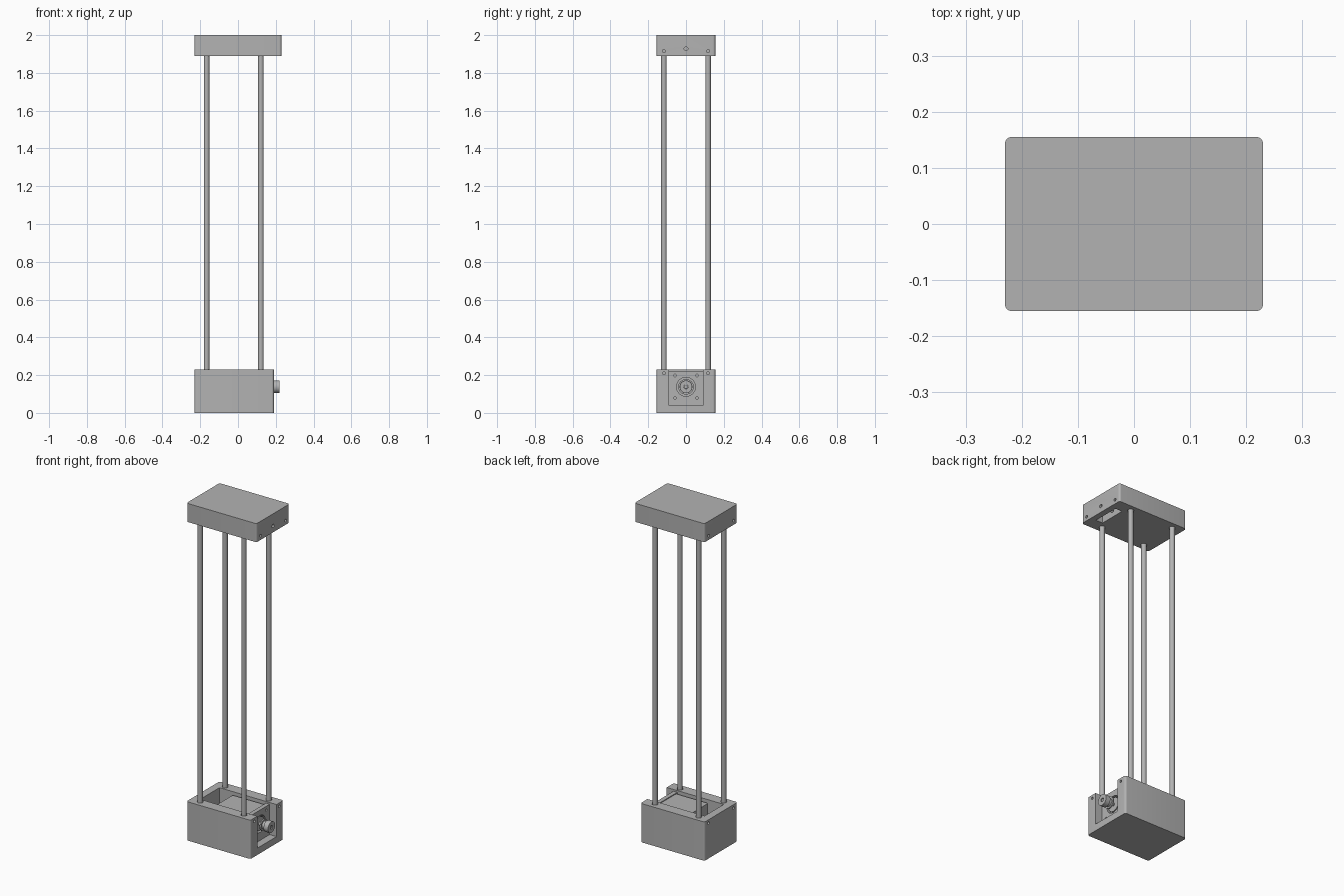
import bpy, bmesh
from math import radians
from mathutils import Matrix, Vector

cube = bpy.data.objects.get("Cube")
if cube:
    bpy.data.objects.remove(cube, do_unlink=True)

# Single plain grey
grey = bpy.data.materials.new("light_grey")
grey.use_nodes = True
colour = (0.45, 0.45, 0.45, 1)
grey.diffuse_color = colour
grey.node_tree.nodes["Principled BSDF"].inputs["Base Color"].default_value = colour


def finish(name, bm):
    bmesh.ops.recalc_face_normals(bm, faces=bm.faces)
    mesh = bpy.data.meshes.new(name)
    bm.to_mesh(mesh)
    bm.free()
    mesh.materials.append(grey)
    ob = bpy.data.objects.new(name, mesh)
    bpy.context.collection.objects.link(ob)
    return ob


def box(name, low, high, corner=0):
    """Box between two corners, optionally with rounded vertical edges."""
    low, high = Vector(low), Vector(high)
    bm = bmesh.new()
    mat = Matrix.Translation((low + high) / 2) @ Matrix.Diagonal((*(high - low), 1))
    bmesh.ops.create_cube(bm, size=1, matrix=mat)
    if corner:
        upright = [e for e in bm.edges if abs(e.verts[0].co.z - e.verts[1].co.z) > 0.01]
        bmesh.ops.bevel(bm, geom=upright, offset=corner, segments=6, profile=0.5, affect='EDGES')
    return finish(name, bm)


def cylinder(name, start, length, radius, axis='Z', sides=32):
    bm = bmesh.new()
    turn = Matrix.Rotation(radians(90), 4, 'Y') if axis == 'X' else Matrix()
    mat = Matrix.Translation(start) @ turn @ Matrix.Translation((0, 0, length / 2))
    bmesh.ops.create_cone(bm, cap_ends=True, segments=sides, radius1=radius,
                          radius2=radius, depth=length, matrix=mat)
    return finish(name, bm)


def cut(target, cutters):
    for c in cutters:
        mod = target.modifiers.new("cut", 'BOOLEAN')
        mod.operation, mod.solver, mod.object = 'DIFFERENCE', 'EXACT', c
        c.hide_render = True
    bpy.context.view_layer.update()
    graph = bpy.context.evaluated_depsgraph_get()
    mesh = bpy.data.meshes.new_from_object(target.evaluated_get(graph))
    target.modifiers.clear()
    target.data = mesh
    for c in cutters:
        bpy.data.objects.remove(c, do_unlink=True)


ROD_X, ROD_Y = (-0.166, 0.121), 0.117
SIDES = (-1, 1)
AXIS_Z = 0.138
PLATE_X = 0.145


def screw_holes(x_low, x_high, z):
    return [cylinder("hole_cutter", (x, s * ROD_Y, z), 0.06, 0.008, 'X', 16)
            for x in (x_low - 0.01, x_high - 0.05) for s in SIDES]


def rod_sockets(z):
    return [cylinder("socket_cutter", (x, s * ROD_Y, z), 0.06, 0.0165)
            for x in ROD_X for s in SIDES]


# Base housing: motor pocket, open notch on the drive end, screw and rod holes
base = box("base_housing", (-0.23, -0.155, 0), (0.19, 0.155, 0.23), 0.012)
cut(base, [box("pocket_cutter", (-0.185, -0.09, 0.04), (0.25, 0.09, 0.3))]
    + screw_holes(-0.23, 0.19, 0.21) + rod_sockets(0.18))

# Top housing: belt slot underneath, axle hole, screw and rod holes
top = box("top_housing", (-0.23, -0.155, 1.89), (0.23, 0.155, 2), 0.012)
cut(top, [box("slot_cutter", (0.15, -0.08, 1.8), (0.195, 0.08, 1.965)),
          cylinder("axle_cutter", (0.1, 0, 1.928), 0.2, 0.01, 'X', 20)]
    + screw_holes(-0.23, 0.23, 1.915) + rod_sockets(1.88))

# Four upright rods
for x, end in zip(ROD_X, ("rear", "drive")):
    for s, side in zip(SIDES, ("front", "back")):
        cylinder(f"{end}_{side}_rod", (x, s * ROD_Y, 0.18), 1.76, 0.0145)

# Mounting plate with a round opening and four screw holes
plate = box("motor_plate", (0.12, -0.09, 0.04), (PLATE_X, 0.09, 0.22))
cut(plate, [cylinder("bore_cutter", (0.1, 0, AXIS_Z), 0.1, 0.05, 'X')]
    + [cylinder("bolt_cutter", (0.1, a * 0.058, AXIS_Z + b * 0.06), 0.1, 0.007, 'X', 16)
       for a in SIDES for b in SIDES])

# Motor body, boss and shaft
box("motor_body", (-0.09, -0.079, 0.06), (0.12, 0.079, 0.215), 0.012)
cylinder("motor_boss", (0.115, 0, AXIS_Z), 0.027, 0.041, 'X')
cylinder("motor_shaft", (0.12, 0, AXIS_Z), 0.095, 0.0095, 'X', 20)

# Drive pulley: two flanges, a groove and a hub
for part, start, length, radius in (("pulley_inner_flange", 0.165, 0.008, 0.034),
                                    ("pulley_groove", 0.17, 0.024, 0.024),
                                    ("pulley_hub", 0.191, 0.029, 0.033)):
    pulley = cylinder(part, (start, 0, AXIS_Z), length, radius, 'X')
    cut(pulley, [cylinder("shaft_cutter", (0.1, 0, AXIS_Z), 0.2, 0.011, 'X', 20)])

# Smooth round surfaces, crisp edges
for ob in list(bpy.context.scene.objects):
    if ob.type == 'MESH' and ob.data.materials and ob.data.materials[0] == grey:
        bpy.ops.object.select_all(action='DESELECT')
        ob.select_set(True)
        bpy.context.view_layer.objects.active = ob
        bpy.ops.object.shade_smooth_by_angle(angle=radians(30))
